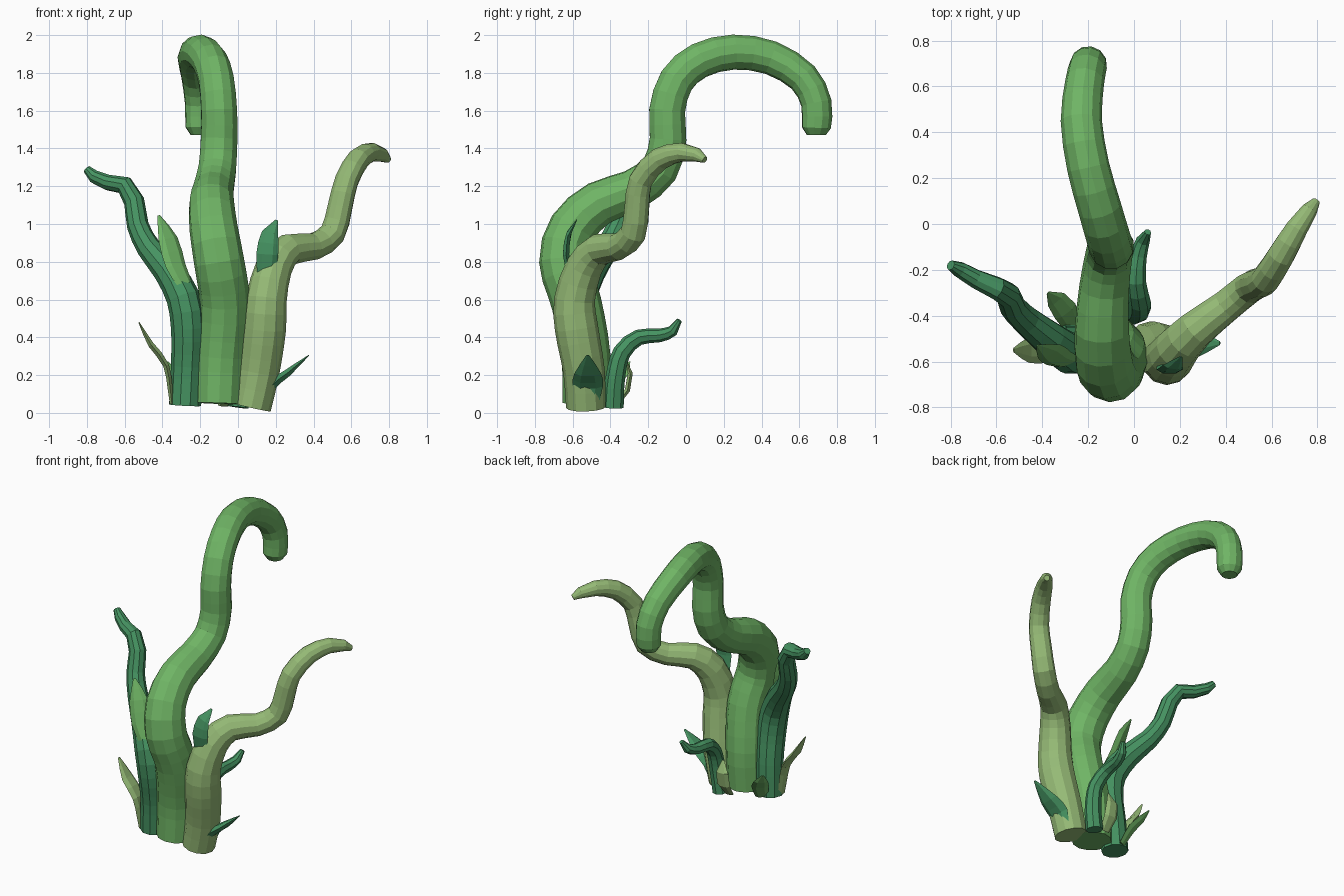
import bpy, bmesh, math
from mathutils import Vector


def material(name, rgb):
    m = bpy.data.materials.new(name)
    m.diffuse_color = (*rgb, 1)
    return m


MID = material("mid_green", (0.16, 0.46, 0.13))
LIGHT = material("light_green", (0.30, 0.49, 0.18))
DARK = material("dark_green", (0.06, 0.29, 0.12))


def spline(pts, step):
    """Catmull-Rom through (x, y, z, radius) control points."""
    p = [Vector(q) for q in pts]
    p = [2 * p[0] - p[1]] + p + [2 * p[-1] - p[-2]]
    out = []
    for a, b, c, d in zip(p, p[1:], p[2:], p[3:]):
        n = max(1, round((c - b).length / step))
        for i in range(n):
            t = i / n
            out.append(0.5 * (2 * b + (c - a) * t + (2 * a - 5 * b + 4 * c - d) * t * t
                              + (3 * b - a - 3 * c + d) * t ** 3))
    return out + [p[-2]]


def sweep(name, pts, mat, sides=12, step=0.085, wide=None, flat=1.0):
    """Tapered tube along a path; 'wide' and 'flat' squash it into a leaf."""
    path = spline(pts, step)
    pos = [q.to_3d() for q in path]
    bm = bmesh.new()
    rings = []
    u = Vector(wide or (1, 0, 0))
    for i, q in enumerate(path):
        t = (pos[min(i + 1, len(pos) - 1)] - pos[max(i - 1, 0)]).normalized()
        ref = Vector(wide) if wide else u
        u = (ref - t * ref.dot(t)).normalized()
        v = t.cross(u)
        ring = []
        for k in range(sides):
            a = 2 * math.pi * k / sides
            ring.append(bm.verts.new(pos[i] + q[3] * (u * math.cos(a) + v * math.sin(a) * flat)))
        rings.append(ring)
    for r, s in zip(rings, rings[1:]):
        for k in range(sides):
            j = (k + 1) % sides
            bm.faces.new((r[k], r[j], s[j], s[k]))
    bm.faces.new(rings[0][::-1])
    bm.faces.new(rings[-1])
    me = bpy.data.meshes.new(name)
    bm.to_mesh(me)
    bm.free()
    me.materials.append(mat)
    ob = bpy.data.objects.new(name, me)
    bpy.context.collection.objects.link(ob)


# Large hooked tentacle
sweep("main_tentacle", [
    (-0.10, -0.53, 0.05, 0.125), (-0.09, -0.53, 0.30, 0.13), (-0.07, -0.58, 0.58, 0.133),
    (-0.10, -0.645, 0.80, 0.133), (-0.13, -0.60, 0.98, 0.128), (-0.14, -0.46, 1.11, 0.12),
    (-0.13, -0.28, 1.18, 0.11), (-0.11, -0.14, 1.29, 0.103), (-0.10, -0.095, 1.45, 0.1),
    (-0.10, -0.10, 1.60, 0.098), (-0.115, -0.05, 1.76, 0.096), (-0.15, 0.07, 1.865, 0.095),
    (-0.20, 0.25, 1.91, 0.093), (-0.23, 0.45, 1.88, 0.09), (-0.215, 0.62, 1.775, 0.085),
    (-0.20, 0.69, 1.64, 0.082), (-0.20, 0.69, 1.51, 0.078), (-0.20, 0.69, 1.47, 0.05)], MID)

# Right tentacle
sweep("right_tentacle", [
    (0.07, -0.53, 0.03, 0.105), (0.11, -0.54, 0.22, 0.11), (0.14, -0.58, 0.45, 0.115),
    (0.15, -0.59, 0.60, 0.108), (0.19, -0.54, 0.77, 0.098), (0.27, -0.46, 0.865, 0.085),
    (0.40, -0.36, 0.88, 0.072), (0.50, -0.28, 0.95, 0.07), (0.54, -0.26, 1.09, 0.067),
    (0.575, -0.24, 1.23, 0.064), (0.64, -0.14, 1.345, 0.06), (0.71, -0.02, 1.38, 0.05),
    (0.765, 0.06, 1.365, 0.037), (0.795, 0.10, 1.34, 0.018)], LIGHT)

# Left tentacle
sweep("left_tentacle", [
    (-0.28, -0.52, 0.04, 0.085), (-0.27, -0.53, 0.25, 0.085), (-0.265, -0.56, 0.45, 0.09),
    (-0.29, -0.56, 0.61, 0.09), (-0.37, -0.50, 0.75, 0.078), (-0.47, -0.42, 0.87, 0.065),
    (-0.53, -0.36, 0.99, 0.058), (-0.55, -0.31, 1.12, 0.055), (-0.60, -0.28, 1.205, 0.05),
    (-0.69, -0.24, 1.22, 0.042), (-0.76, -0.20, 1.25, 0.036), (-0.80, -0.18, 1.29, 0.022)],
    DARK, sides=10, step=0.075)

# Small curling tentacle at the back
sweep("back_tentacle", [
    (0.00, -0.385, 0.03, 0.055), (0.02, -0.375, 0.18, 0.052), (0.025, -0.34, 0.32, 0.048),
    (0.01, -0.25, 0.40, 0.042), (0.02, -0.14, 0.41, 0.036), (0.04, -0.07, 0.435, 0.03),
    (0.06, -0.035, 0.49, 0.015)], DARK, sides=8, step=0.05)

# Leaves: name, path with half-width, width direction, colour
leaves = [
    ("right_base_leaf", [(0.14, -0.52, 0.02, 0.05), (0.175, -0.52, 0.14, 0.08),
                         (0.26, -0.52, 0.21, 0.07), (0.375, -0.52, 0.305, 0.008)], (0, 1, 0), DARK),
    ("right_upper_leaf", [(0.15, -0.62, 0.74, 0.05), (0.155, -0.635, 0.84, 0.058),
                          (0.17, -0.62, 0.95, 0.045), (0.205, -0.58, 1.02, 0.008)], (1, 0, 0), DARK),
    ("left_upper_leaf", [(-0.28, -0.60, 0.68, 0.045), (-0.33, -0.585, 0.78, 0.06),
                         (-0.37, -0.555, 0.92, 0.058), (-0.42, -0.53, 1.045, 0.008)], (1, 0.5, 0), MID),
    ("left_base_leaf", [(-0.35, -0.54, 0.05, 0.04), (-0.38, -0.55, 0.25, 0.055),
                        (-0.46, -0.55, 0.36, 0.055), (-0.525, -0.55, 0.48, 0.01)], (0, 1, 0), LIGHT),
    ("back_left_leaf", [(-0.27, -0.44, 0.05, 0.04), (-0.30, -0.38, 0.15, 0.055),
                        (-0.34, -0.33, 0.21, 0.045), (-0.375, -0.30, 0.27, 0.008)], (1, 0.8, 0), MID),
    ("back_middle_leaf", [(-0.07, -0.37, 0.04, 0.035), (-0.07, -0.31, 0.12, 0.05),
                          (-0.07, -0.295, 0.21, 0.045), (-0.06, -0.32, 0.285, 0.008)], (1, 0, 0), LIGHT),
]
for name, pts, wide, mat in leaves:
    sweep(name, pts, mat, sides=6, step=0.07, wide=wide, flat=0.33)
